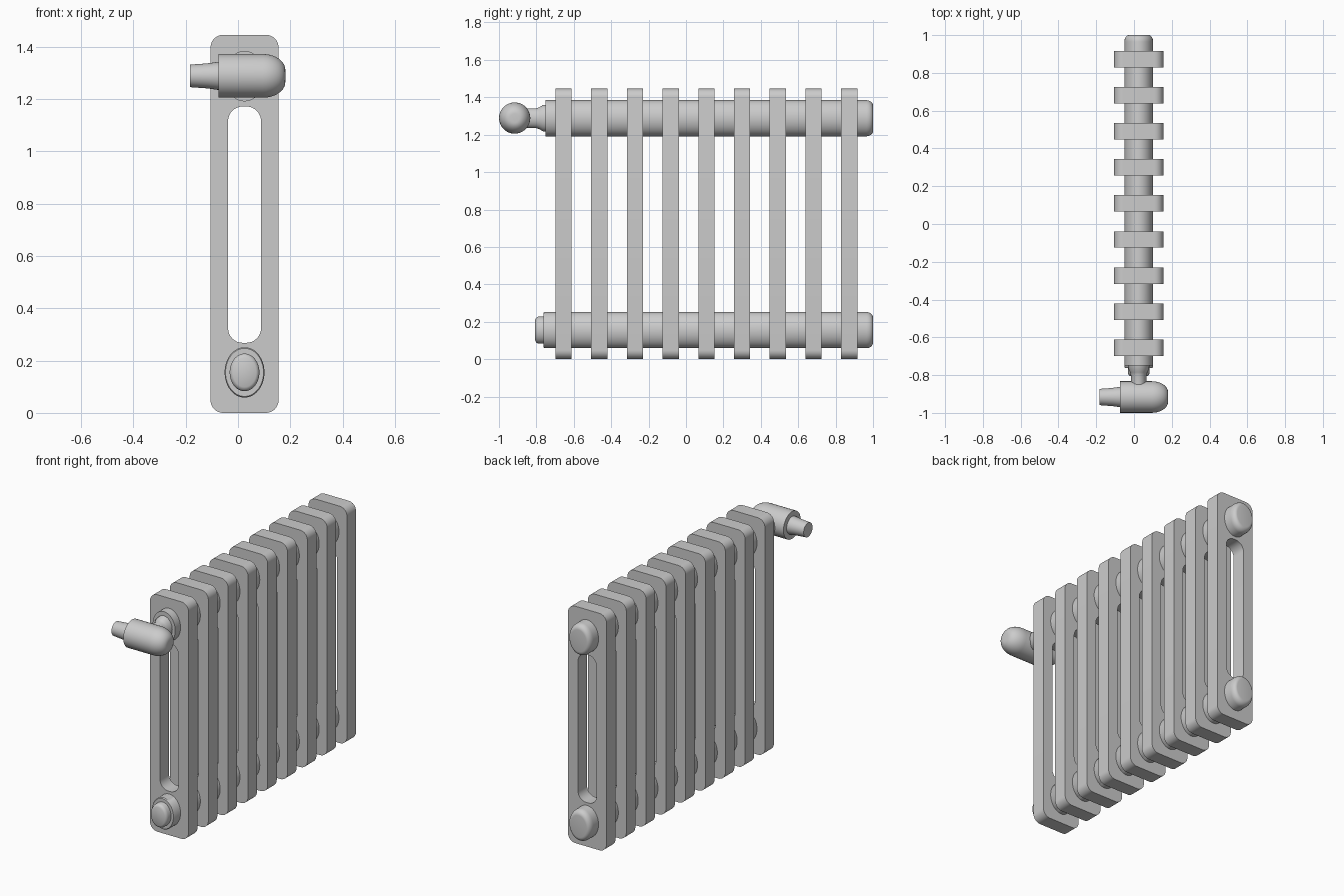
import bpy, bmesh, math
from mathutils import Vector

if "Cube" in bpy.data.objects:
    bpy.data.objects.remove(bpy.data.objects["Cube"])

CX = 0.025                     # centre line of the fins and tubes
TOP_Z, LOW_Z = 1.288, 0.155    # heights of the two header tubes


def smooth(obj, angle=35):
    bpy.ops.object.select_all(action='DESELECT')
    obj.select_set(True)
    bpy.context.view_layer.objects.active = obj
    bpy.ops.object.shade_smooth_by_angle(angle=math.radians(angle))


def lathe(name, profile, place, sides=48):
    """Spin (position, radius) pairs; place(t, a, b) maps to world space."""
    bm = bmesh.new()
    rings = []
    for t, r in profile:
        rings.append([bm.verts.new(place(t, r * math.cos(2 * math.pi * i / sides),
                                         r * math.sin(2 * math.pi * i / sides)))
                      for i in range(sides)])
    for r0, r1 in zip(rings, rings[1:]):
        for i in range(sides):
            j = (i + 1) % sides
            bm.faces.new((r0[i], r0[j], r1[j], r1[i]))
    bm.faces.new(rings[0])
    bm.faces.new(rings[-1])
    bmesh.ops.recalc_face_normals(bm, faces=bm.faces)
    mesh = bpy.data.meshes.new(name)
    bm.to_mesh(mesh)
    bm.free()
    obj = bpy.data.objects.new(name, mesh)
    bpy.context.collection.objects.link(obj)
    smooth(obj)
    return obj


def arc(t, r, dt, dr, steps=6):
    """Quarter-ellipse rounding that starts at (t, r) and turns inward."""
    return [(t + dt * math.sin(k / steps * math.pi / 2),
             r - dr * (1 - math.cos(k / steps * math.pi / 2))) for k in range(steps + 1)]


def rounded_rect(x0, x1, z0, z1, r, steps=8):
    pts = []
    for n, (cx, cz) in enumerate(((x1 - r, z1 - r), (x0 + r, z1 - r),
                                  (x0 + r, z0 + r), (x1 - r, z0 + r))):
        for k in range(steps + 1):
            a = math.pi / 2 * (n + k / steps)
            pts.append((cx + r * math.cos(a), cz + r * math.sin(a)))
    return pts


# Slotted fin: filled outline with a hole, extruded
curve = bpy.data.curves.new("fin_outline", 'CURVE')
curve.dimensions = '2D'
curve.fill_mode = 'BOTH'
curve.extrude = 0.0435
for pts in (rounded_rect(-0.105, 0.155, 0, 1.446, 0.048),
            rounded_rect(-0.038, 0.088, 0.268, 1.172, 0.056)):
    spline = curve.splines.new('POLY')
    spline.points.add(len(pts) - 1)
    for p, (x, z) in zip(spline.points, pts):
        p.co = (x, z, 0, 1)
    spline.use_cyclic_u = True
helper = bpy.data.objects.new("fin_outline", curve)
bpy.context.collection.objects.link(helper)
fin_mesh = bpy.data.meshes.new_from_object(
    helper.evaluated_get(bpy.context.evaluated_depsgraph_get()))
bpy.data.objects.remove(helper)
bm = bmesh.new()
bm.from_mesh(fin_mesh)
bmesh.ops.remove_doubles(bm, verts=bm.verts, dist=1e-5)
bmesh.ops.recalc_face_normals(bm, faces=bm.faces)
bm.to_mesh(fin_mesh)
bm.free()

# Row of nine fins
for i in range(9):
    fin = bpy.data.objects.new(f"fin_{i + 1}", fin_mesh)
    fin.location.y = -0.655 + i * 0.191
    fin.rotation_euler.x = math.pi / 2
    bpy.context.collection.objects.link(fin)
    if i == 0:
        smooth(fin)


def along_y(z):
    return lambda t, a, b: Vector((CX + a * 0.79, t, z + b))


# Oval header tubes with rounded back ends
back = arc(0.965, 0.0965, 0.035, 0.03)
lathe("top_tube", [(-0.75, 0.0965)] + back, along_y(TOP_Z))
lathe("bottom_tube", [(-0.762, 0.092), (-0.756, 0.0965)] + back, along_y(LOW_Z))

# Plug on the bottom tube
lathe("bottom_plug", [(-0.806, 0.056), (-0.80, 0.067), (-0.79, 0.072), (-0.75, 0.072)],
      along_y(LOW_Z))

# Neck joining the top tube to the valve
lathe("valve_neck", [(-0.87, 0.053), (-0.80, 0.053), (-0.785, 0.058), (-0.765, 0.07),
                     (-0.74, 0.072)], along_y(TOP_Z))


def along_x(t, a, b):
    return Vector((t, -0.916, TOP_Z + 0.001) ) + Vector((0, a, b))


# Valve head with domed end, and its tapered inlet
lathe("valve_head", [(-0.075, 0.0835)] + arc(0.095, 0.0835, 0.086, 0.06, 10), along_x)
lathe("valve_inlet", [(-0.183, 0.043), (-0.115, 0.048), (-0.08, 0.053), (-0.06, 0.053)], along_x)
